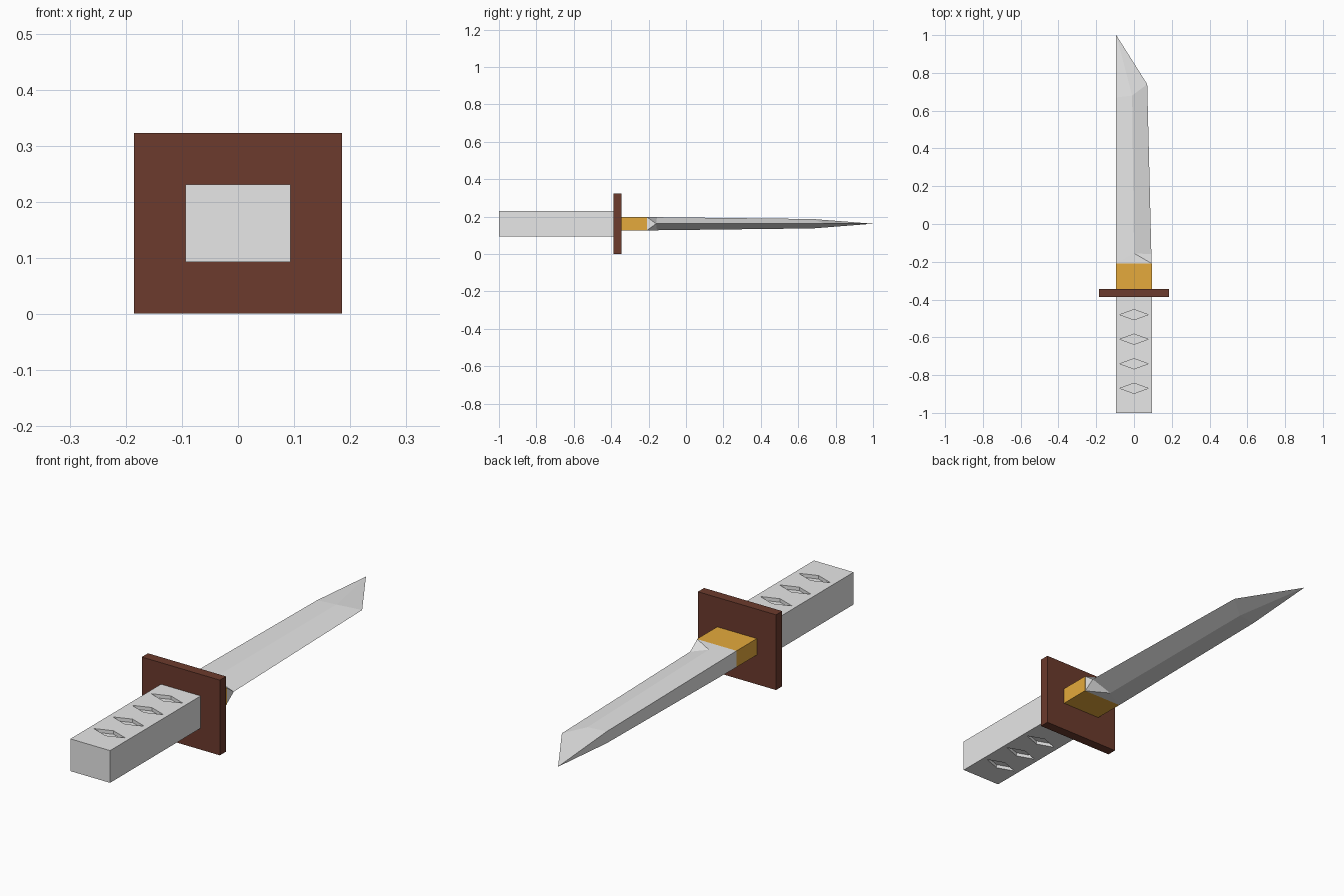
import bpy
import bmesh
from mathutils import Vector

cube = bpy.data.objects.get("Cube")
if cube:
    bpy.data.objects.remove(cube, do_unlink=True)

MID_Z = 0.162


def material(name, rgb):
    mat = bpy.data.materials.new(name)
    mat.use_nodes = True
    mat.diffuse_color = (*rgb, 1)
    mat.node_tree.nodes["Principled BSDF"].inputs["Base Color"].default_value = (*rgb, 1)
    return mat


def make_object(name, bm, mat):
    bmesh.ops.recalc_face_normals(bm, faces=bm.faces)
    mesh = bpy.data.meshes.new(name)
    bm.to_mesh(mesh)
    bm.free()
    mesh.materials.append(mat)
    obj = bpy.data.objects.new(name, mesh)
    bpy.context.scene.collection.objects.link(obj)
    return obj


def box(name, half_x, y0, y1, half_z, mat):
    bm = bmesh.new()
    bmesh.ops.create_cube(bm, size=1)
    bmesh.ops.scale(bm, vec=(2 * half_x, y1 - y0, 2 * half_z), verts=bm.verts)
    bmesh.ops.translate(bm, vec=(0, (y0 + y1) / 2, MID_Z), verts=bm.verts)
    return make_object(name, bm, mat)


steel = material("light_grey", (0.8, 0.8, 0.8))
brown = material("dark_brown", (0.15, 0.043, 0.026))
gold = material("gold", (0.78, 0.4, 0.045))

# Handle, guard and collar
handle = box("handle", 0.094, -1.0, -0.385, 0.069, steel)
box("guard", 0.185, -0.387, -0.345, 0.161, brown)
box("blade_collar", 0.094, -0.345, -0.208, 0.035, gold)

# Diamond recesses on the top and bottom of the handle
bm = bmesh.new()
DEPTH = 0.015
for i in range(4):
    y = -0.87 + 0.13 * i
    for side in (-1, 1):
        z = MID_Z + side * (0.069 - DEPTH)
        ring = [bm.verts.new((dx, y + dy, z))
                for dx, dy in ((0.075, 0), (0, 0.027), (-0.075, 0), (0, -0.027))]
        base = bm.faces.new(ring)
        top = bmesh.ops.extrude_face_region(bm, geom=[base], use_keep_orig=True)["geom"]
        bmesh.ops.translate(bm, vec=(0, 0, side * 0.05),
                            verts=[v for v in top if isinstance(v, bmesh.types.BMVert)])
cutter = make_object("diamond_cutter", bm, steel)
cutter.hide_render = True
cutter.hide_viewport = True
cutter.display_type = 'WIRE'
cut = handle.modifiers.new("diamond_recesses", 'BOOLEAN')
cut.operation = 'DIFFERENCE'
cut.solver = 'EXACT'
cut.object = cutter

# Blade: upper half from named corners (x, y, half thickness), mirrored below
corners = {
    "spine_base": (-0.094, -0.208, 0.035),
    "spine_bend": (-0.094, 0.67, 0.025),
    "tip": (-0.094, 1.0, 0),
    "heel": (0.092, -0.208, 0.035),
    "ridge_start": (0, -0.155, 0.035),
    "ridge_end": (-0.01, 0.68, 0.025),
    "edge_start": (0.092, -0.16, 0),
    "edge_end": (0.07, 0.74, 0),
}
flats = (
    ("spine_base", "heel", "ridge_start"),
    ("spine_base", "ridge_start", "ridge_end", "spine_bend"),
    ("spine_bend", "ridge_end", "tip"),
    ("ridge_end", "edge_end", "tip"),
    ("ridge_start", "edge_start", "edge_end", "ridge_end"),
    ("heel", "edge_start", "ridge_start"),
)
bm = bmesh.new()
halves = []
for side in (1, -1):
    verts = {n: bm.verts.new(Vector((x, y, MID_Z + side * t)))
             for n, (x, y, t) in corners.items()}
    for names in flats:
        bm.faces.new([verts[n] for n in names])
    halves.append(verts)
up, down = halves
# Spine, base and heel close the two halves
for a, b in (("spine_base", "spine_bend"), ("spine_bend", "tip"),
             ("heel", "spine_base"), ("edge_start", "heel")):
    bm.faces.new((up[a], up[b], down[b], down[a]))
bmesh.ops.remove_doubles(bm, verts=bm.verts, dist=0.0001)
make_object("blade", bm, steel)
